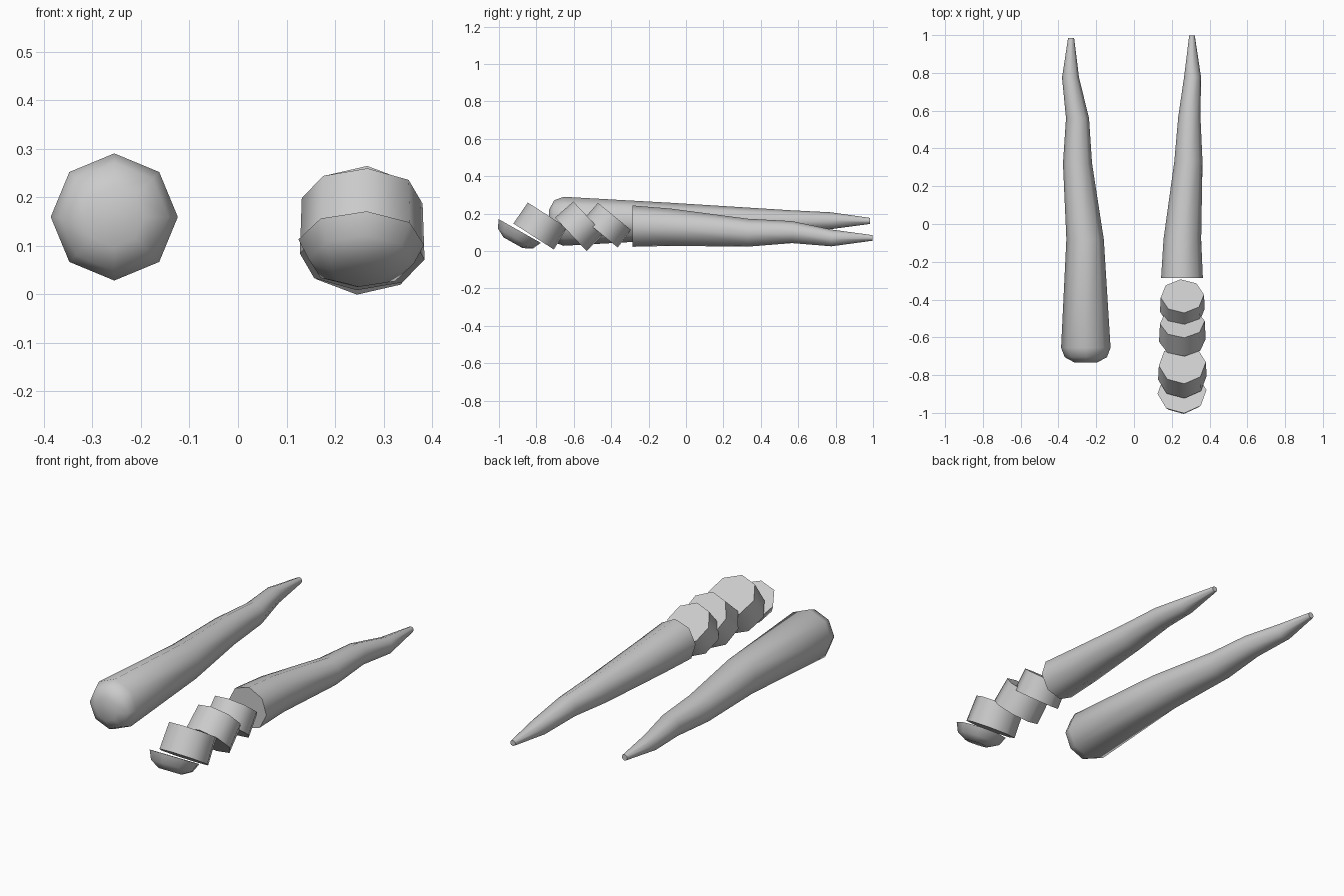
import bpy, bmesh, math
from mathutils import Vector

if "Cube" in bpy.data.objects:
    bpy.data.objects.remove(bpy.data.objects["Cube"])

SIDES = 8


def loft(name, rings, axis=(0, 1, 0), twist=0.0):
    """Skin octagonal rings (centre, radius), all square to one axis, and cap the ends."""
    n = Vector(axis).normalized()
    u = Vector((1, 0, 0))
    v = u.cross(n)
    bm = bmesh.new()
    loops = []
    for centre, r in rings:
        loop = []
        for k in range(SIDES):
            a = 2 * math.pi * k / SIDES + math.radians(twist)
            loop.append(bm.verts.new(Vector(centre) + r * (math.sin(a) * u + math.cos(a) * v)))
        loops.append(loop)
    for a, b in zip(loops, loops[1:]):
        for k in range(SIDES):
            j = (k + 1) % SIDES
            bm.faces.new((a[k], a[j], b[j], b[k]))
    bm.faces.new(loops[0])
    bm.faces.new(loops[-1])
    bmesh.ops.recalc_face_normals(bm, faces=bm.faces)
    mesh = bpy.data.meshes.new(name)
    bm.to_mesh(mesh)
    bm.free()
    ob = bpy.data.objects.new(name, mesh)
    bpy.context.collection.objects.link(ob)
    bpy.ops.object.select_all(action='DESELECT')
    ob.select_set(True)
    bpy.context.view_layer.objects.active = ob
    bpy.ops.object.shade_smooth_by_angle(angle=math.radians(60))
    return ob


# Whole carrot: rounded crown, gently wavy taper
loft("whole_carrot", [
    ((-0.255, -0.732, 0.159), 0.062),
    ((-0.255, -0.705, 0.159), 0.112),
    ((-0.255, -0.655, 0.159), 0.131),
    ((-0.259, -0.08, 0.159), 0.099),
    ((-0.299, 0.32, 0.156), 0.077),
    ((-0.299, 0.56, 0.157), 0.061),
    ((-0.336, 0.775, 0.162), 0.045),
    ((-0.333, 0.985, 0.161), 0.016),
])

# Tail of the cut carrot
loft("cut_carrot_tail", [
    ((0.254, -0.285, 0.133), 0.111),
    ((0.256, -0.08, 0.127), 0.100),
    ((0.288, 0.33, 0.098), 0.075),
    ((0.293, 0.568, 0.101), 0.059),
    ((0.310, 0.778, 0.070), 0.045),
    ((0.307, 0.997, 0.070), 0.015),
], twist=5)

# Leaning slices: upper face centre (y, z), axis (y, z), thickness, lower and upper radius
slices = [
    ((-0.382, 0.185), (0.633, 0.774), 0.118, 0.119, 0.115),
    ((-0.521, 0.178), (0.727, 0.687), 0.130, 0.124, 0.119),
    ((-0.741, 0.192), (0.540, 0.842), 0.136, 0.129, 0.125),
]
for i, ((y, z), (ny, nz), t, r0, r1) in enumerate(slices, 1):
    n = Vector((0, ny, nz)).normalized()
    top = Vector((0.256, y, z))
    loft(f"slice_{i}", [(top - n * t, r0), (top, r1)], n, 5)

# Rounded crown end, lying cut face up
n = Vector((0, 0.49, 0.87)).normalized()
top = Vector((0.254, -0.889, 0.107))
loft("crown_end", [(top - n * d, r) for d, r in
                   ((0.072, 0.060), (0.045, 0.109), (0.0, 0.130))], n, 5)
